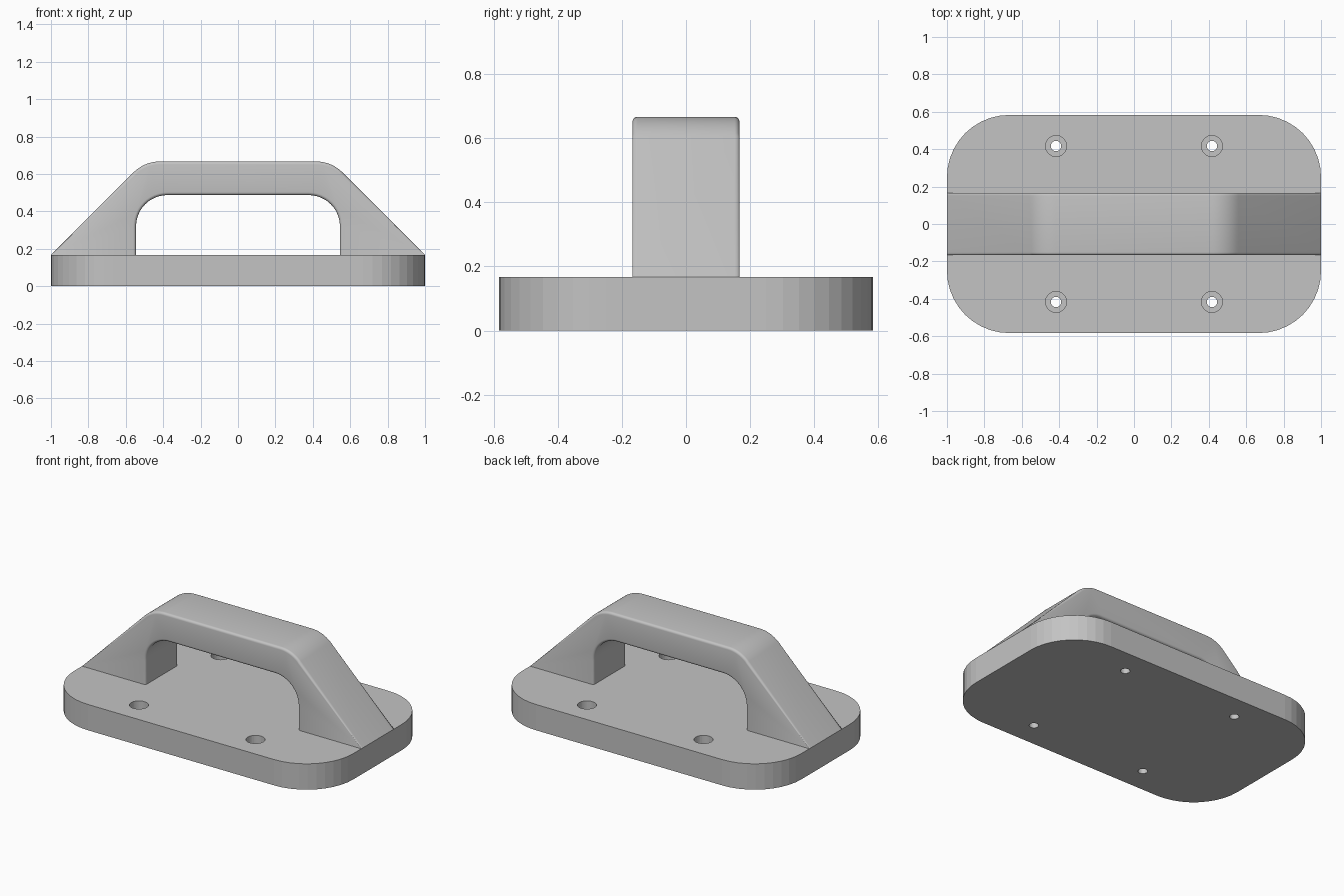
import bpy, bmesh, math

if "Cube" in bpy.data.objects:
    bpy.data.objects.remove(bpy.data.objects["Cube"])

grey = bpy.data.materials.new("light_grey")
grey.diffuse_color = (0.55, 0.55, 0.55, 1)
grey.use_nodes = True
grey.node_tree.nodes["Principled BSDF"].inputs["Base Color"].default_value = grey.diffuse_color


def arc(cx, cz, r, a0, a1, n):
    return [(cx + r * math.cos(math.radians(a0 + (a1 - a0) * i / n)),
             cz + r * math.sin(math.radians(a0 + (a1 - a0) * i / n))) for i in range(n + 1)]


def loft(name, rings):
    """Closed solid through a list of matching rings."""
    bm = bmesh.new()
    loops = [[bm.verts.new(p) for p in ring] for ring in rings]
    n = len(loops[0])
    for a, b in zip(loops, loops[1:]):
        for i in range(n):
            j = (i + 1) % n
            vs = list(dict.fromkeys((a[i], a[j], b[j], b[i])))
            bm.faces.new(vs)
    bm.faces.new(loops[0][::-1])
    bm.faces.new(loops[-1])
    bmesh.ops.remove_doubles(bm, verts=bm.verts[:], dist=1e-5)
    bmesh.ops.recalc_face_normals(bm, faces=bm.faces[:])
    me = bpy.data.meshes.new(name)
    bm.to_mesh(me)
    bm.free()
    me.materials.append(grey)
    ob = bpy.data.objects.new(name, me)
    bpy.context.collection.objects.link(ob)
    return ob


# Base plate with large rounded corners
HX, HY, T, R = 1.0, 0.583, 0.167, 0.333
outline = []
for k, (sx, sy) in enumerate([(1, 1), (-1, 1), (-1, -1), (1, -1)]):
    outline += arc(sx * (HX - R), sy * (HY - R), R, 90 * k, 90 * k + 90, 10)
base = loft("base_plate", [[(x, y, z) for x, y in outline] for z in (0, T)])

# Counterbored screw holes: stepped cutters
for sx in (-1, 1):
    for sy in (-1, 1):
        steps = [(0.028, -0.05), (0.028, 0.083), (0.056, 0.083), (0.056, T + 0.05)]
        cutter = loft("screw_hole_cutter", [
            [(sx * 0.417 + x, sy * 0.417 + y, z) for x, y in arc(0, 0, r, 0, 360, 32)[:-1]]
            for r, z in steps])
        cutter.hide_render = True
        cutter.hide_viewport = True
        mod = base.modifiers.new("screw_hole", "BOOLEAN")
        mod.operation = "DIFFERENCE"
        mod.solver = "EXACT"
        mod.object = cutter


# Handle: arch profile, its edges rounded over by shrinking the profile near the sides
def arch(d):
    half = [(1.0, T)] + arc(0.417, 0.467, 0.2 - d, 45, 90, 10)
    inner = arc(0.378, 0.32, 0.167 + d, 90, 0, 12) + [(0.545 + d, T)]
    left = [(-x, z) for x, z in half[::-1]]
    inner_left = [(-x, z) for x, z in inner[::-1]]
    return half + left + inner_left + inner


W, B = 0.167, 0.016
side = [(W - B + B * math.sin(a), B * (1 - math.cos(a)))
        for a in [math.pi / 2 * i / 5 for i in range(6)]]
sections = [(-y, d) for y, d in side[::-1]] + side
handle = loft("handle", [[(x, y, z) for x, z in arch(d)] for y, d in sections])

# Smooth the handle's fillets, keep its edges crisp
bpy.ops.object.select_all(action="DESELECT")
handle.select_set(True)
bpy.context.view_layer.objects.active = handle
bpy.ops.object.shade_smooth_by_angle(angle=math.radians(30))
